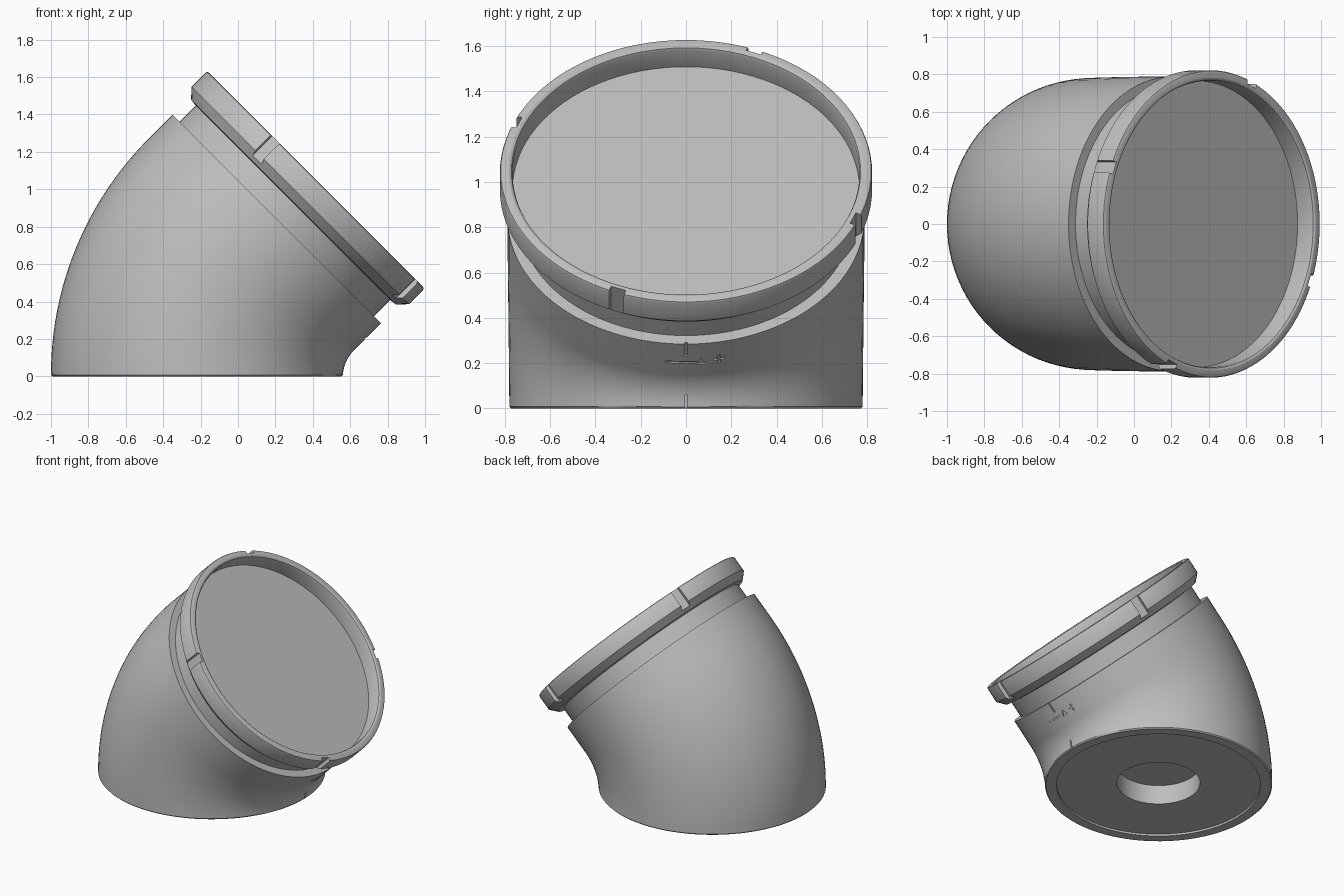
import bpy, bmesh
from math import pi, sin, cos, radians
from mathutils import Matrix, Vector

cube = bpy.data.objects.get("Cube")
if cube:
    bpy.data.objects.remove(cube, do_unlink=True)

SEGMENTS = 96
BEND = pi / 4
PIVOT = Vector((0.78, 0, 0))
BODY_R, END_R = 0.78, 0.788

grey = bpy.data.materials.new("plain_grey")
grey.use_nodes = True
grey.diffuse_color = (0.52, 0.52, 0.52, 1)
grey.node_tree.nodes["Principled BSDF"].inputs["Base Color"].default_value = (0.52, 0.52, 0.52, 1)


def bend_frame(angle, along=0.0):
    """Frame on the bent centre line, z running along the pipe."""
    centre = PIVOT + Vector((-cos(angle), 0, sin(angle)))
    return (Matrix.Translation(centre) @ Matrix.Rotation(angle, 4, 'Y')
            @ Matrix.Translation((0, 0, along)))


def make_object(name, bm):
    bmesh.ops.recalc_face_normals(bm, faces=bm.faces[:])
    mesh = bpy.data.meshes.new(name)
    bm.to_mesh(mesh)
    bm.free()
    obj = bpy.data.objects.new(name, mesh)
    bpy.context.collection.objects.link(obj)
    mesh.materials.append(grey)
    return obj


def ring_solid(name, rings):
    """Closed solid skinned over (frame, radius) rings, capped at both ends."""
    bm = bmesh.new()
    loops = []
    for frame, radius in rings:
        loops.append([bm.verts.new(frame @ Vector((radius * cos(a), radius * sin(a), 0)))
                      for a in (2 * pi * i / SEGMENTS for i in range(SEGMENTS))])
    for low, high in zip(loops, loops[1:]):
        for i in range(SEGMENTS):
            j = (i + 1) % SEGMENTS
            bm.faces.new((low[i], low[j], high[j], high[i]))
    bm.faces.new(loops[0])
    bm.faces.new(loops[-1])
    return make_object(name, bm)


def add_box(bm, frame, size):
    bmesh.ops.create_cube(bm, size=1, matrix=frame @ Matrix.Diagonal((*size, 1)))


def cut(obj, bm):
    cutter = make_object("cutter", bm)
    cutter.hide_render = True
    mod = obj.modifiers.new("cut", 'BOOLEAN')
    mod.object = cutter
    mod.operation = 'DIFFERENCE'
    mod.solver = 'EXACT'
    mod.use_self = True
    bpy.context.view_layer.objects.active = obj
    bpy.ops.object.modifier_apply(modifier=mod.name)
    bpy.data.objects.remove(cutter, do_unlink=True)


def smooth(obj):
    bpy.ops.object.select_all(action='DESELECT')
    obj.select_set(True)
    bpy.context.view_layer.objects.active = obj
    bpy.ops.object.shade_smooth_by_angle(angle=radians(28))


# Elbow body: recessed base with a blind hole, bent pipe, short straight end
base = [(0.285, 0.16), (0.285, 0.015), (0.70, 0.015), (0.70, 0), (0.772, 0)]
rings = [(bend_frame(0, z), r) for r, z in base]
rings.append((bend_frame(0, 0.008), BODY_R))
STEPS = 24
for s in range(1, STEPS + 1):
    f = s / STEPS
    rings.append((bend_frame(BEND * f), BODY_R + (END_R - BODY_R) * f))
end = bend_frame(BEND, 0.19)
rings.append((end, END_R))
body = ring_solid("elbow_body", rings)

# Neck and collar with an open rim around a flat floor
profile = [(0.735, -0.02), (0.735, 0.122), (0.775, 0.127), (0.822, 0.178), (0.822, 0.284),
           (0.818, 0.293), (0.808, 0.297), (0.782, 0.297), (0.771, 0.291), (0.766, 0.278),
           (0.766, 0.178)]
collar = ring_solid("neck_and_collar",
                    [(end @ Matrix.Translation((0, 0, t)), r) for r, t in profile])

# Four slots around the collar
bm = bmesh.new()
for k in range(4):
    turn = Matrix.Rotation(radians(-22 + 90 * k), 4, 'Z')
    add_box(bm, end @ turn @ Matrix.Translation((0.825, 0, 0.23)), (0.06, 0.07, 0.26))
cut(collar, bm)


# Engraved alignment ticks, arrow and cross on the inside of the bend
def on_end(y, t):
    return (end @ Matrix.Rotation(y / END_R, 4, 'Z')
            @ Matrix.Translation((END_R, 0, t)))


bm = bmesh.new()
add_box(bm, on_end(0, -0.035), (0.02, 0.012, 0.08))
add_box(bm, Matrix.Translation((0.562, 0, 0.035)), (0.02, 0.01, 0.08))
add_box(bm, on_end(-0.02, -0.115), (0.018, 0.14, 0.01))
add_box(bm, on_end(0.148, -0.105), (0.018, 0.05, 0.01))
add_box(bm, on_end(0.148, -0.105), (0.018, 0.01, 0.05))
bmesh.ops.create_cone(bm, cap_ends=True, segments=3, radius1=0.026, radius2=0.026, depth=0.018,
                      matrix=on_end(0.066, -0.115) @ Matrix.Rotation(pi / 2, 4, 'Y')
                      @ Matrix.Rotation(pi / 2, 4, 'Z'))
cut(body, bm)

smooth(body)
smooth(collar)
